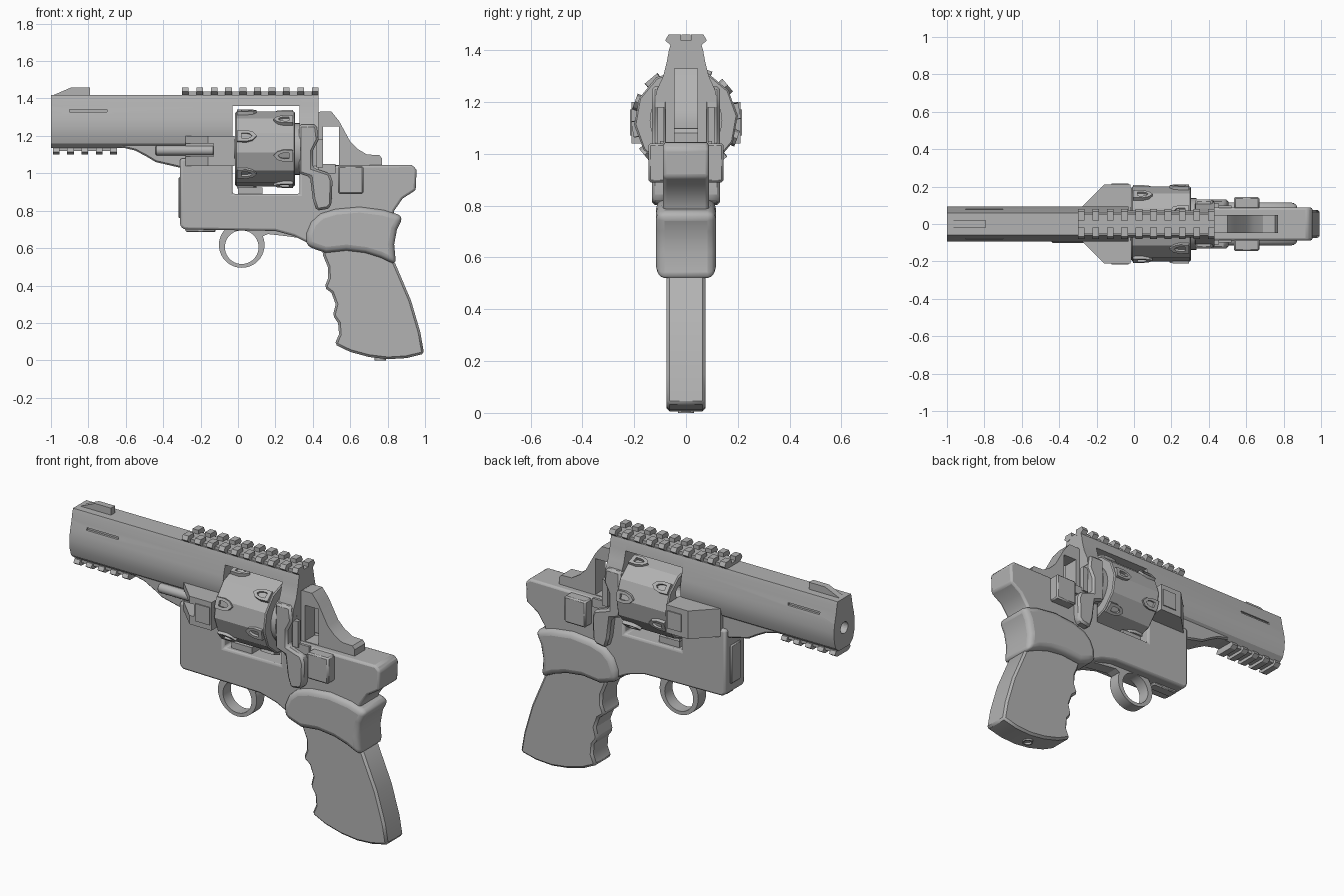
import bpy, bmesh
from math import sin, cos, pi, radians
from mathutils import Matrix, Vector

cube = bpy.data.objects.get("Cube")
if cube:
    bpy.data.objects.remove(cube)

metal = bpy.data.materials.new("grey_metal")
metal.use_nodes = True
GREY = (0.45, 0.45, 0.45, 1)
metal.diffuse_color = GREY
metal.node_tree.nodes["Principled BSDF"].inputs["Base Color"].default_value = GREY


def finish(name, bm, bevel=0, segments=1):
    """Turn a bmesh into a named object with optional bevel."""
    bmesh.ops.recalc_face_normals(bm, faces=bm.faces)
    mesh = bpy.data.meshes.new(name)
    bm.to_mesh(mesh)
    bm.free()
    mesh.materials.append(metal)
    ob = bpy.data.objects.new(name, mesh)
    bpy.context.collection.objects.link(ob)
    if bevel:
        mod = ob.modifiers.new("bevel", "BEVEL")
        mod.width, mod.segments = bevel, segments
        mod.limit_method, mod.angle_limit = "ANGLE", radians(40)
    return ob


def prism(name, pts, a, b, axis="y", bevel=0, segments=1):
    """Extrude an (x, z) profile along y, or a (y, z) profile along x."""
    bm = bmesh.new()
    place = (lambda p, t: (p[0], t, p[1])) if axis == "y" else (lambda p, t: (t, p[0], p[1]))
    ends = [[bm.verts.new(place(p, t)) for p in pts] for t in (a, b)]
    for end in ends:
        bm.faces.new(end)
    for i in range(len(pts)):
        j = (i + 1) % len(pts)
        bm.faces.new((ends[0][i], ends[0][j], ends[1][j], ends[1][i]))
    return finish(name, bm, bevel, segments)


def box(name, x0, x1, y0, y1, z0, z1, bevel=0):
    return prism(name, [(x0, z0), (x1, z0), (x1, z1), (x0, z1)], y0, y1, bevel=bevel)


def rod(name, x0, x1, r, y, z, sides=24, turn=0.0, bevel=0):
    pts = [(y + r * cos(turn + 2 * pi * i / sides), z + r * sin(turn + 2 * pi * i / sides))
           for i in range(sides)]
    return prism(name, pts, x0, x1, "x", bevel)


def ring(name, outer, inner, a, b, matrix=Matrix()):
    """Extruded outline with a matching hole, profile in x and z."""
    bm = bmesh.new()
    loops = [[bm.verts.new(matrix @ Vector((p[0], t, p[1]))) for p in pts]
             for pts, t in ((outer, a), (outer, b), (inner, b), (inner, a))]
    n = len(outer)
    for k in range(4):
        for i in range(n):
            j = (i + 1) % n
            bm.faces.new((loops[k][i], loops[k][j], loops[(k + 1) % 4][j], loops[(k + 1) % 4][i]))
    return finish(name, bm)


def cut(target, cutter):
    cutter.hide_render = True
    cutter.hide_viewport = True
    mod = target.modifiers.new("cut", "BOOLEAN")
    mod.operation, mod.object = "DIFFERENCE", cutter
    mod.solver = "EXACT"


def mirrored(half):
    return half + [(-y, z) for y, z in reversed(half)]


# Barrel, top strap and rear of the upper frame
half = [(0.05, 1.135), (0.078, 1.16), (0.09, 1.2), (0.094, 1.25), (0.088, 1.3),
        (0.073, 1.36), (0.066, 1.4), (0.06, 1.42)]
barrel = prism("barrel", mirrored(half), -1, -0.03, "x")
cut(barrel, rod("bore_cutter", -1.1, -0.2, 0.033, 0, 1.25))
for s in (-1, 1):
    cut(barrel, box("slot_cutter", -0.9, -0.7, s * 0.068, s * 0.12, 1.328, 1.342))
prism("top_strap", mirrored(half[5:]), -0.04, 0.34, "x")
prism("rear_strap", mirrored([(0.12, 1.2), (0.115, 1.24)] + half[4:]), 0.33, 0.43, "x")
prism("barrel_underlug", [(-0.64, 1.16), (-0.62, 1.138), (-0.55, 1.122), (-0.49, 1.09), (-0.44, 1.06),
                          (-0.31, 1.03), (-0.03, 1.03), (-0.03, 1.2), (-0.6, 1.2)], -0.065, 0.065,
      bevel=0.008)

# Front sight
prism("front_sight", [(-0.995, 1.415), (-0.89, 1.46), (-0.79, 1.46), (-0.79, 1.415)], -0.018, 0.018)

# Upper accessory rail with split teeth
box("top_rail_base", -0.3, 0.43, -0.05, 0.05, 1.41, 1.437)
tooth = [(0.02, 1.425), (0.055, 1.415), (0.08, 1.437), (0.068, 1.46), (0.02, 1.46)]
for i in range(10):
    x = -0.3 + i * 0.0772
    for s in (-1, 1):
        prism("top_rail_tooth", [(s * y, z) for y, z in tooth], x, x + 0.036, "x")

# Lower accessory rail
box("lower_rail_base", -0.99, -0.65, -0.05, 0.05, 1.118, 1.145)
for i in range(5):
    x = -0.99 + i * 0.0765
    prism("lower_rail_tooth", mirrored([(0.05, 1.1), (0.072, 1.115), (0.06, 1.135)]), x, x + 0.036, "x")

# Lower frame
prism("frame", [(-0.31, 0.72), (-0.29, 0.7), (0.2, 0.692), (0.3, 0.665), (0.38, 0.625), (0.6, 0.6),
                (0.8, 0.6), (0.835, 0.8), (0.88, 0.865), (0.95, 0.91), (0.955, 1.02), (0.93, 1.045),
                (0.33, 1.04), (0.33, 0.89), (-0.03, 0.89), (-0.03, 1.08), (-0.31, 1.08)],
      -0.088, 0.088, bevel=0.012, segments=2)
box("frame_rear_wall", 0.33, 0.43, -0.08, 0.08, 1.0, 1.3)
box("frame_front_plate", -0.318, -0.3, -0.045, 0.045, 0.76, 0.98, 0.006)
box("frame_bottom_rib", -0.28, -0.12, -0.03, 0.03, 0.685, 0.71, 0.006)
box("frame_stop", 0.0, 0.13, -0.06, 0.06, 0.88, 0.925)

# Wedge-shaped cylinder shroud, mirrored on both sides
for s in (-1, 1):
    bm = bmesh.new()
    plan = [(-0.28, 0.06), (-0.28, 0.09), (-0.16, 0.21), (-0.02, 0.21), (-0.02, 0.06)]
    lo, hi = [[bm.verts.new((x, s * y, z)) for x, y in plan] for z in (1.04, 1.2)]
    bm.faces.new(lo)
    bm.faces.new(hi)
    for i in range(5):
        j = (i + 1) % 5
        bm.faces.new((lo[i], lo[j], hi[j], hi[i]))
    shroud = finish("cylinder_shroud", bm)
    if s < 0:
        cut(shroud, box("rod_groove_cutter", -0.4, -0.13, -0.3, -0.085, 1.09, 1.16))
    box("shroud_rib", -0.12, -0.03, s * 0.208, s * 0.216, 1.07, 1.17)
rod("ejector_rod", -0.44, -0.13, 0.026, -0.075, 1.122, 16, bevel=0.004)

# Rotating cylinder with twelve flats
CZ = 1.13
STEP = radians(30)
drum = rod("cylinder", -0.015, 0.305, 0.2, 0, CZ, 12, radians(35), bevel=0.006)
for k in range(6):
    a = radians(50) + k * pi / 3
    cut(drum, rod("chamber_cutter", -0.1, 0.2, 0.036, 0.12 * cos(a), CZ + 0.12 * sin(a), 16))
rod("cylinder_hub", 0.3, 0.335, 0.14, 0, CZ, 24)
rod("cylinder_pin", -0.14, 0, 0.05, 0, CZ, 16)

# Raised arches on the cylinder flats, alternating front and rear
arch = [(-0.05, -0.03), (0.0, -0.032), (0.035, -0.022), (0.055, 0),
        (0.035, 0.022), (0.0, 0.032), (-0.05, 0.03)]
inner = [(x * 0.55, t * 0.5) for x, t in arch]
for k in range(12):
    a = radians(20) + k * STEP
    rear = k % 2
    # columns: along x, radial, tangential
    rad, tan = Vector((0, -cos(a), sin(a))), Vector((0, sin(a), cos(a)))
    along = -1 if rear else 1
    m = Matrix(((along, 0, 0), (0, rad.y, tan.y), (0, rad.z, tan.z))).to_4x4()
    m.translation = (0.245 if rear else 0.045, 0, CZ)
    ring("cylinder_arch", arch, inner, 0.185, 0.21, m)

# Recoil shields and side plates
shield = [(0.325, 1.26), (0.42, 1.26), (0.43, 1.18), (0.4, 1.12), (0.4, 1.03), (0.49, 1.0), (0.505, 0.96),
          (0.5, 0.83), (0.48, 0.81), (0.42, 0.8), (0.4, 0.86), (0.385, 0.98), (0.325, 1.0)]
for s in (-1, 1):
    prism("recoil_shield", shield, s * 0.07, s * 0.132, bevel=0.012)
    box("side_plate", 0.535, 0.67, s * 0.08, s * 0.145, 0.89, 1.04, 0.008)
    box("hammer_cheek", 0.42, 0.455, s * 0.085, s * 0.11, 1.03, 1.18)
    box("shield_notch", 0.43, 0.52, s * 0.085, s * 0.1, 1.0, 1.05)

# Hammer with an open window
hammer = prism("hammer", [(0.42, 1.32), (0.44, 1.33), (0.5, 1.33), (0.54, 1.28), (0.6, 1.17), (0.64, 1.13),
                          (0.69, 1.1), (0.755, 1.098), (0.77, 1.08), (0.77, 1.03), (0.42, 1.03)],
               -0.047, 0.047)
cut(hammer, box("hammer_window_cutter", 0.455, 0.54, -0.1, 0.1, 1.045, 1.25))

# Trigger ring and its bridge to the frame
circle = [(cos(2 * pi * i / 40), sin(2 * pi * i / 40)) for i in range(40)]
ring("trigger_ring", [(0.02 + 0.122 * x, 0.617 + 0.122 * z) for x, z in circle],
     [(0.02 + 0.09 * x, 0.605 + 0.09 * z) for x, z in circle], -0.035, 0.035)
prism("trigger_bridge", [(0.1, 0.7), (0.125, 0.66), (0.16, 0.675), (0.25, 0.665), (0.36, 0.65), (0.36, 0.7)],
      -0.035, 0.035)

# Upper grip collar
prism("grip_collar", [(0.362, 0.615), (0.365, 0.68), (0.39, 0.74), (0.44, 0.785), (0.52, 0.81),
                      (0.65, 0.822), (0.78, 0.805), (0.885, 0.77), (0.85, 0.7), (0.835, 0.62),
                      (0.845, 0.51), (0.76, 0.55), (0.68, 0.575), (0.58, 0.587), (0.47, 0.575),
                      (0.41, 0.595)], -0.115, 0.115, bevel=0.032, segments=3)

# Lower grip with finger grooves
grip = prism("grip", [(0.45, 0.6), (0.455, 0.56), (0.48, 0.5), (0.482, 0.44), (0.462, 0.39), (0.5, 0.36),
                      (0.522, 0.3), (0.507, 0.24), (0.535, 0.2), (0.54, 0.14), (0.517, 0.085), (0.6, 0.045),
                      (0.7, 0.018), (0.8, 0.006), (0.9, 0.012), (0.995, 0.035), (0.975, 0.15),
                      (0.925, 0.32), (0.84, 0.52), (0.75, 0.6)], -0.076, 0.076, bevel=0.012)
hole = ring("grip_hole_rim", [(0.76 + 0.03 * x, 0.03 * z) for x, z in circle],
            [(0.76 + 0.022 * x, 0.022 * z) for x, z in circle], -0.016, 0.0,
            Matrix.Rotation(pi / 2, 4, "X"))
hole.location.z = 0.016

# Smooth shading on curved surfaces, sharp edges kept
bpy.ops.object.select_all(action="DESELECT")
for ob in bpy.context.scene.objects:
    if ob.type == "MESH" and not ob.hide_viewport:
        ob.select_set(True)
        bpy.context.view_layer.objects.active = ob
bpy.ops.object.shade_smooth_by_angle(angle=radians(28))
